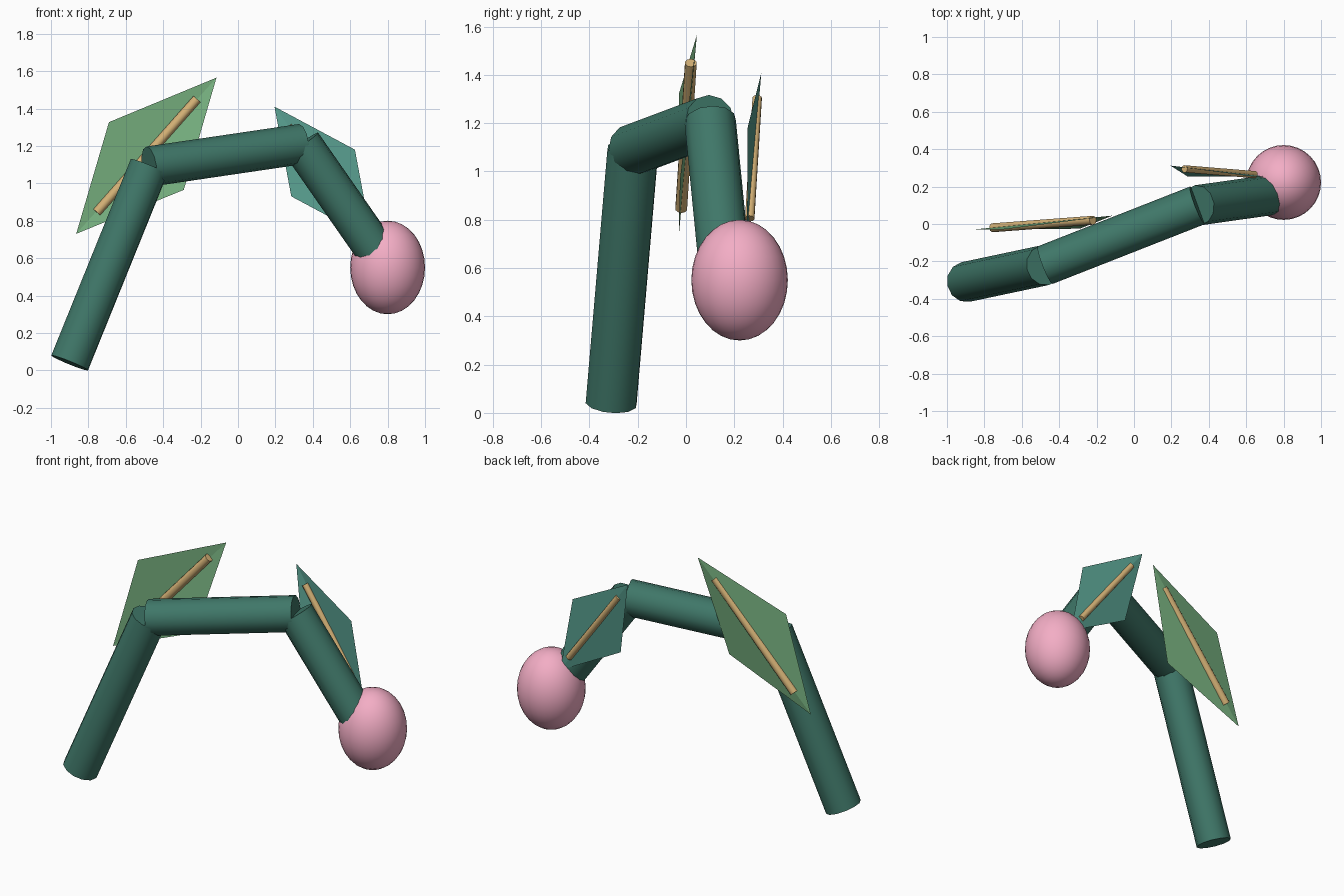
import bpy, math
from mathutils import Vector

if "Cube" in bpy.data.objects:
    bpy.data.objects.remove(bpy.data.objects["Cube"])


def material(name, rgb):
    m = bpy.data.materials.new(name)
    m.diffuse_color = (*rgb, 1)
    m.use_nodes = True
    m.node_tree.nodes["Principled BSDF"].inputs["Base Color"].default_value = m.diffuse_color
    return m


STEM = material("stem_green", (0.05, 0.185, 0.14))
LEAF = material("leaf_green", (0.19, 0.45, 0.22))
TEAL = material("leaf_teal", (0.10, 0.35, 0.28))
RIB = material("rib_tan", (0.66, 0.44, 0.18))
PINK = material("bud_pink", (0.90, 0.42, 0.56))


def rod(name, a, b, radius, sides, mat):
    a, b = Vector(a), Vector(b)
    d = b - a
    bpy.ops.mesh.primitive_cylinder_add(vertices=sides, radius=radius,
                                        depth=d.length, location=(a + b) / 2)
    ob = bpy.context.object
    ob.name = name
    ob.rotation_euler = d.to_track_quat('Z', 'Y').to_euler()
    ob.data.materials.append(mat)
    bpy.ops.object.shade_smooth_by_angle(angle=math.radians(40))
    return ob


def leaf(name, tip, side_a, base, side_b, mat):
    # Two triangles folded slightly along the midrib
    me = bpy.data.meshes.new(name)
    me.from_pydata([tip, side_a, base, side_b], [], [(0, 1, 2), (0, 2, 3)])
    me.materials.append(mat)
    ob = bpy.data.objects.new(name, me)
    bpy.context.collection.objects.link(ob)


# Bent stem in three straight lengths
path = [(-0.9, -0.31, 0.04), (-0.475, -0.22, 1.09),
        (0.34, 0.10, 1.21), (0.80, 0.165, 0.55)]
for i, (a, b) in enumerate(zip(path, path[1:])):
    rod(f"stem_{i + 1}", a, b, 0.108, 12, STEM)

# Hanging bud
bpy.ops.mesh.primitive_uv_sphere_add(segments=32, ring_count=16, radius=1,
                                     location=(0.8, 0.222, 0.55))
bud = bpy.context.object
bud.name = "bud"
bud.scale = (0.2, 0.2, 0.25)
bud.data.materials.append(PINK)
bpy.ops.object.shade_smooth()

# Leaves with their midribs
leaf("large_leaf", (-0.115, 0.045, 1.565), (-0.69, -0.028, 1.327),
     (-0.865, -0.03, 0.73), (-0.29, -0.025, 0.965), LEAF)
rod("large_leaf_rib", (-0.755, -0.02, 0.845), (-0.22, 0.02, 1.45), 0.025, 10, RIB)
leaf("small_leaf", (0.195, 0.312, 1.41), (0.285, 0.255, 0.93),
     (0.715, 0.253, 0.70), (0.625, 0.255, 1.18), TEAL)
rod("small_leaf_rib", (0.27, 0.295, 1.305), (0.645, 0.264, 0.805), 0.02, 10, RIB)
